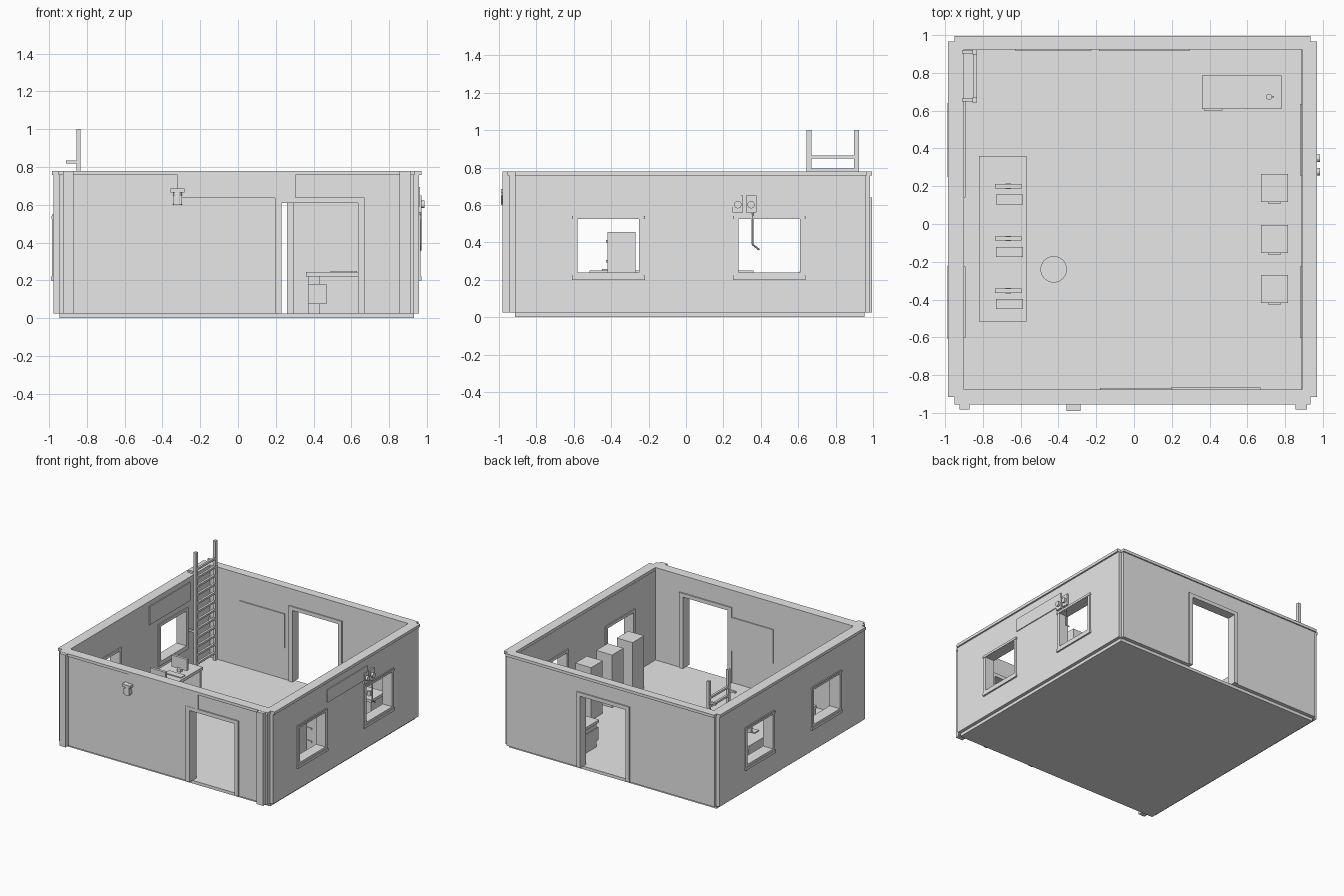
import bpy, bmesh, math
from mathutils import Matrix, Vector

cube = bpy.data.objects.get("Cube")
if cube:
    bpy.data.objects.remove(cube, do_unlink=True)

grey = bpy.data.materials.new("plain_grey")
grey.use_nodes = True
grey.diffuse_color = (0.8, 0.8, 0.8, 1)
grey.node_tree.nodes["Principled BSDF"].inputs["Base Color"].default_value = (0.8, 0.8, 0.8, 1)


def finish(name, bm):
    mesh = bpy.data.meshes.new(name)
    bmesh.ops.recalc_face_normals(bm, faces=bm.faces)
    bm.to_mesh(mesh)
    bm.free()
    mesh.materials.append(grey)
    obj = bpy.data.objects.new(name, mesh)
    bpy.context.collection.objects.link(obj)
    return obj


def box(name, x, y, z):
    """Box from (low, high) ranges."""
    bm = bmesh.new()
    size = [r[1] - r[0] for r in (x, y, z)]
    centre = [(r[0] + r[1]) / 2 for r in (x, y, z)]
    bmesh.ops.create_cube(bm, size=1, matrix=Matrix.Translation(centre) @ Matrix.Diagonal((*size, 1)))
    return finish(name, bm)


def rod(name, start, end, r1, r2=None, sides=16):
    """Cylinder or cone between two points."""
    a, b = Vector(start), Vector(end)
    bm = bmesh.new()
    turn = (b - a).to_track_quat('Z', 'Y').to_matrix().to_4x4()
    bmesh.ops.create_cone(bm, cap_ends=True, segments=sides, radius1=r1,
                          radius2=r1 if r2 is None else r2, depth=(b - a).length,
                          matrix=Matrix.Translation((a + b) / 2) @ turn)
    return finish(name, bm)


def cut(obj, x, y, z):
    """Cut a box-shaped opening through an object."""
    cutter = box("cutter", x, y, z)
    cutter.hide_render = True
    mod = obj.modifiers.new("opening", 'BOOLEAN')
    mod.operation, mod.solver, mod.object = 'DIFFERENCE', 'EXACT', cutter
    bpy.context.view_layer.objects.active = obj
    bpy.ops.object.modifier_apply(modifier=mod.name)
    bpy.data.objects.remove(cutter, do_unlink=True)


def grow(r, d):
    return (r[0] - d, r[1] + d)


FLOOR, TOP = 0.025, 0.757
wall_z = (FLOOR, TOP)

# Floor slab
box("floor_slab", (-0.945, 0.93), (-0.915, 0.955), (0, FLOOR))

# Side walls with two framed windows each
for side, wx in (("right", (-0.975, -0.9)), ("left", (0.888, 0.957))):
    wall = box(side + "_wall", wx, (-0.915, 0.963), wall_z)
    out = wx[0] if side == "right" else wx[1]
    for where, mid in (("front", -0.415), ("rear", 0.445)):
        hole_y, hole_z = (mid - 0.165, mid + 0.165), (0.24, 0.525)
        cut(wall, (-2, 0) if side == "right" else (0, 2), grow(hole_y, 0.005), grow(hole_z, 0.005))
        frame = box(f"{side}_{where}_window_frame", grow(wx, 0.008), grow(hole_y, 0.024), (0.205, 0.548))
        cut(frame, (-2, 2), hole_y, hole_z)
        box(f"{side}_{where}_window_sill", grow((out, out), 0.013), grow(hole_y, 0.03), (0.2, 0.222))
        box(f"{side}_{where}_window_head", grow((out, out), 0.012), grow(hole_y, 0.03), (0.526, 0.54))

# Front and rear walls with framed doorways
for side, wy, door in (("front", (-0.945, -0.875), (0.23, 0.635)), ("rear", (0.927, 0.985), (-0.15, 0.26))):
    wall = box(side + "_wall", (-0.945, 0.93), wy, wall_z)
    gap_y = (-2, 0) if side == "front" else (0, 2)
    cut(wall, grow(door, 0.005), gap_y, (0, 0.615))
    frame = box(side + "_door_frame", grow(door, 0.034), grow(wy, 0.01), (FLOOR, 0.64))
    cut(frame, door, gap_y, (0, 0.61))

# Coping around the top of the walls
coping = box("wall_coping", (-0.985, 0.97), (-0.915, 0.965), (TOP, 0.78))
cut(coping, (-0.9, 0.89), (-2, 2), (0, 2))
for side, y in (("front", (-0.955, -0.875)), ("rear", (0.925, 0.995))):
    box(side + "_coping", (-0.95, 0.935), y, (TOP, 0.78))

# Front corner pilasters
for side, x in (("right", (-0.925, -0.87)), ("left", (0.855, 0.915))):
    box(side + "_pilaster", x, (-0.982, -0.93), (FLOOR, 0.779))

# Thin sign boards on the walls
box("front_fascia_board", (-0.32, 0.305), (-0.953, -0.944), (0.635, TOP))
box("left_sign_board", (0.955, 0.964), (-0.22, 0.295), (0.59, 0.695))
box("right_inner_board", (-0.901, -0.893), (0.14, 0.66), (0.59, 0.74))
box("rear_inner_board", (-0.63, -0.225), (0.919, 0.928), (0.28, 0.56))
box("front_inner_board", (-0.18, 0.196), (-0.876, -0.867), (0.285, 0.56))

# Front wall lamp
box("front_lamp_cap", (-0.357, -0.283), (-0.99, -0.943), (0.665, 0.685))
rod("front_lamp_shade", (-0.32, -0.965, 0.6), (-0.32, -0.965, 0.668), 0.025, 0.022)
box("front_lamp_body", (-0.345, -0.295), (-0.985, -0.943), (0.605, 0.65))

# Pair of side lamps with a hanging bent pipe
for i, y in enumerate((0.277, 0.348)):
    box(f"side_lamp_box_{i}", (0.956, 0.97), grow((y, y), 0.028), (0.56, 0.65))
    rod(f"side_lamp_lens_{i}", (0.965, y, 0.602), (0.986, y, 0.602), 0.02)
rod("side_pipe", (0.965, 0.355, 0.57), (0.965, 0.355, 0.388), 0.005, sides=8)
rod("side_pipe_end", (0.965, 0.355, 0.39), (0.965, 0.392, 0.36), 0.005, sides=8)

# Ladder with wall hooks
for i, y in enumerate((0.657, 0.911)):
    box(f"ladder_rail_{i}", (-0.855, -0.832), grow((y, y), 0.013), (FLOOR, 1.0))
    for z in (0.35, 0.827):
        box(f"ladder_hook_{i}", (-0.91, -0.85), grow((y, y), 0.008), grow((z, z), 0.008))
for i in range(12):
    z = 0.857 - i * 0.07
    box(f"ladder_rung_{i}", (-0.852, -0.834), (0.66, 0.91), grow((z, z), 0.008))

# Long desk with monitors and keyboards
box("desk_top", (-0.82, -0.57), (-0.515, 0.36), (0.225, 0.25))
for i, y in enumerate((-0.505, -0.215, 0.06, 0.35)):
    box(f"desk_panel_{i}", (-0.81, -0.58), grow((y, y), 0.01), (FLOOR, 0.226))
box("desk_back_panel", (-0.815, -0.8), (-0.515, 0.36), (FLOOR, 0.226))
for i, y in enumerate((0.2, -0.077, -0.353)):
    box(f"monitor_{i}", (-0.735, -0.595), grow((y, y), 0.011), (0.275, 0.37))
    box(f"monitor_stand_{i}", (-0.68, -0.65), grow((y, y), 0.014), (0.25, 0.285))
    box(f"keyboard_{i}", (-0.73, -0.587), (y - 0.097, y - 0.045), (0.25, 0.258))

# Round stool
rod("stool_seat", (-0.425, -0.24, 0.115), (-0.425, -0.24, 0.14), 0.07, sides=32)
rod("stool_post", (-0.425, -0.24, FLOOR), (-0.425, -0.24, 0.116), 0.012)
rod("stool_base", (-0.425, -0.24, FLOOR), (-0.425, -0.24, 0.035), 0.045, sides=24)

# Three filing cabinets with drawer handles
for i, y in enumerate((0.19, -0.08, -0.345)):
    box(f"cabinet_{i}", (0.672, 0.815), grow((y, y), 0.074), (FLOOR, 0.455))
    for j in range(4):
        z = 0.09 + j * 0.105
        box(f"cabinet_{i}_handle_{j}", (0.71, 0.777), (y - 0.082, y - 0.073), grow((z, z), 0.007))

# Small table with a drawer unit, tray and cup
box("table_top", (0.36, 0.78), (0.608, 0.787), (0.222, 0.245))
for i, x in enumerate(((0.373, 0.435), (0.72, 0.765))):
    box(f"table_leg_{i}", x, (0.625, 0.77), (FLOOR, 0.223))
box("table_drawer_unit", (0.37, 0.468), (0.602, 0.775), (0.075, 0.18))
box("table_tray", (0.49, 0.63), (0.63, 0.76), (0.245, 0.25))
rod("table_cup", (0.715, 0.673, 0.245), (0.715, 0.673, 0.28), 0.016)
box("table_cup_handle", (0.73, 0.742), (0.669, 0.677), (0.255, 0.272))
